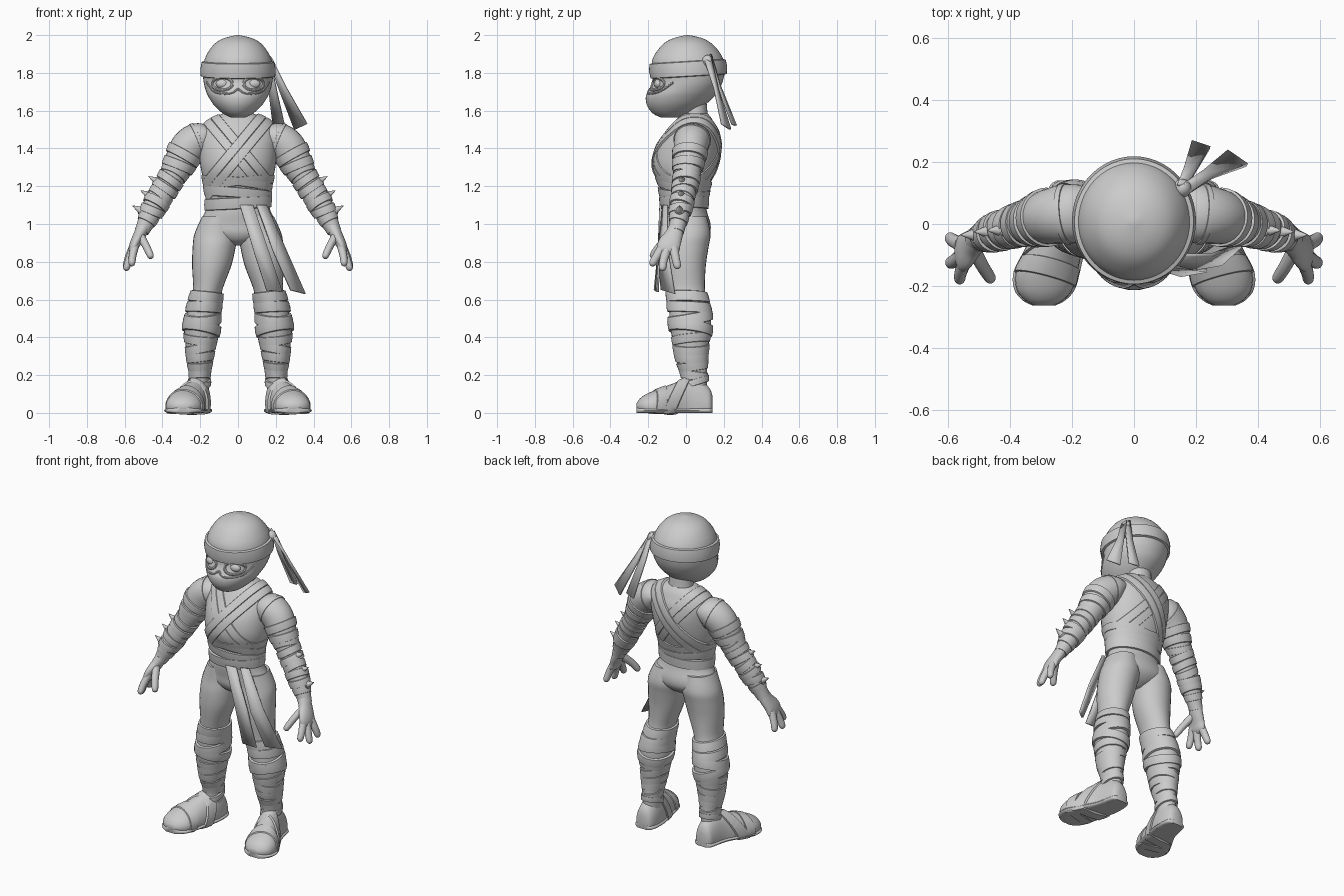
import bpy, bmesh, math, random
from mathutils import Vector as V
from mathutils.bvhtree import BVHTree

random.seed(3)
cube = bpy.data.objects.get("Cube")
if cube:
    bpy.data.objects.remove(cube)

grey = bpy.data.materials.new("light_grey")
grey.use_nodes = True
grey.diffuse_color = (.6, .6, .6, 1)
grey.node_tree.nodes["Principled BSDF"].inputs["Base Color"].default_value = (.6, .6, .6, 1)


def finish(name, bm, mirror=False, solid=0):
    bmesh.ops.recalc_face_normals(bm, faces=bm.faces)
    me = bpy.data.meshes.new(name)
    bm.to_mesh(me)
    bm.free()
    me.materials.append(grey)
    for p in me.polygons:
        p.use_smooth = True
    me.set_sharp_from_angle(angle=math.radians(40))
    ob = bpy.data.objects.new(name, me)
    bpy.context.collection.objects.link(ob)
    if solid:
        mod = ob.modifiers.new("thickness", 'SOLIDIFY')
        mod.thickness, mod.offset = solid, 0
    if mirror:
        mod = ob.modifiers.new("other_side", 'MIRROR')
        mod.use_mirror_merge = False
    return ob


def smooth_path(rows, sub):
    """Catmull-Rom interpolation through rows of numbers."""
    out = []
    for i in range(len(rows) - 1):
        a, b, c, d = [rows[max(0, min(len(rows) - 1, i + k))] for k in (-1, 0, 1, 2)]
        for s in range(sub):
            t = s / sub
            out.append([q + .5 * t * (r - p + t * (2*p - 5*q + 4*r - w + t * (3*(q - r) + w - p)))
                        for p, q, r, w in zip(a, b, c, d)])
    return out + [list(rows[-1])]


def loft(name, rings, frame="along", n=28, sub=4, mirror=False):
    """Skin ellipses (x, y, z, radius, radius); frame fixes the ring plane."""
    rings = smooth_path(rings, sub)
    bm = bmesh.new()
    loops = []
    for i, r in enumerate(rings):
        c = V(r[:3])
        if frame == "level":
            u, v = V((1, 0, 0)), V((0, 1, 0))
        elif frame == "upright":
            u, v = V((1, 0, 0)), V((0, 0, 1))
        else:
            t = V(rings[min(i + 1, len(rings) - 1)][:3]) - V(rings[max(i - 1, 0)][:3])
            u = t.cross(V((0, 1, 0))).normalized()
            v = t.cross(u).normalized()
        loop = []
        for k in range(n):
            a = math.tau * k / n
            p = c + u * (r[3] * math.cos(a)) + v * (r[4] * math.sin(a))
            if frame == "upright":
                p.z = max(p.z, 0)
            loop.append(bm.verts.new(p))
        loops.append(loop)
    for a, b in zip(loops, loops[1:]):
        for k in range(n):
            bm.faces.new((a[k], a[k - 1], b[k - 1], b[k]))
    bm.faces.new(loops[0])
    bm.faces.new(loops[-1][::-1])
    return finish(name, bm, mirror)


def span(z, x0, x1, y0, y1):
    return ((x0 + x1) / 2, (y0 + y1) / 2, z, (x1 - x0) / 2, (y1 - y0) / 2)


def body(z, half, y0, y1):
    return span(z, -half, half, y0, y1)


def tree(ob):
    return BVHTree.FromPolygons([v.co for v in ob.data.vertices], [p.vertices[:] for p in ob.data.polygons])


def wrap(name, target, centre, normal, width, thick=.008, mirror=False, n=56):
    """Raised cloth band round a part, in the plane across normal."""
    nrm, c = V(normal).normalized(), V(centre)
    u = nrm.orthogonal().normalized()
    v = nrm.cross(u)
    bm = bmesh.new()
    rows = []
    for off, lift in ((-.5, -.004), (-.44, thick), (0, thick * 1.15), (.44, thick), (.5, -.004)):
        row = []
        for k in range(n):
            a = math.tau * k / n
            d = u * math.cos(a) + v * math.sin(a)
            o = c + nrm * off * width
            hit = target.ray_cast(o, d)[0] or target.find_nearest(o + d * .1)[0]
            row.append(bm.verts.new(hit + d * lift))
        rows.append(row)
    for a, b in zip(rows, rows[1:]):
        for k in range(n):
            bm.faces.new((a[k - 1], a[k], b[k], b[k - 1]))
    return finish(name, bm, mirror)


def seam(name, target, points, r, mirror=False):
    """Raised line on the front of a part, through (x, z) points."""
    rings = []
    for x, z in smooth_path(points, 5):
        p = target.ray_cast(V((x, -1, z)), V((0, 1, 0)))[0]
        if p:
            rings.append((*p, r, r))
    return loft(name, rings, n=8, sub=1, mirror=mirror)


def blob(name, loc, size, mirror=False):
    bm = bmesh.new()
    bmesh.ops.create_uvsphere(bm, u_segments=24, v_segments=14, radius=1)
    bmesh.ops.scale(bm, vec=size, verts=bm.verts)
    bmesh.ops.translate(bm, vec=loc, verts=bm.verts)
    return finish(name, bm, mirror)


def ribbon(name, pairs):
    bm = bmesh.new()
    rows = [[bm.verts.new(V(a).lerp(V(b), t)) for t in (0, .5, 1)] for a, b in pairs]
    for a, b in zip(rows, rows[1:]):
        for k in (0, 1):
            bm.faces.new((a[k], a[k + 1], b[k + 1], b[k]))
    return finish(name, bm, solid=.012)


# Head with hooded mask, and neck
head = loft("head", [body(*r) for r in (
    (1.563, .035, -.13, -.03), (1.585, .08, -.175, .03), (1.63, .128, -.207, .1), (1.68, .16, -.212, .155),
    (1.72, .175, -.188, .18), (1.76, .183, -.175, .196), (1.81, .187, -.182, .205), (1.87, .177, -.178, .198),
    (1.92, .152, -.15, .17), (1.96, .117, -.112, .13), (1.985, .07, -.063, .083), (2, .008, 0, .016))],
    "level", n=48)
skull = tree(head)
loft("neck", [body(1.52, .09, -.03, .13), body(1.58, .075, -.015, .115), body(1.7, .07, -.01, .105)], "level")
wrap("headband", skull, (0, 0, 1.82), (0, -.06, 1), .085, .012)
blob("headband_knot", (.155, .115, 1.86), (.03, .03, .035))
ribbon("headband_tail_inner", [((.14, .13, 1.9), (.17, .12, 1.88)), ((.16, .18, 1.73), (.2, .17, 1.73)),
                               ((.185, .265, 1.52), (.245, .245, 1.53))])
ribbon("headband_tail_outer", [((.16, .13, 1.89), (.18, .1, 1.87)), ((.22, .17, 1.71), (.255, .15, 1.72)),
                               ((.3, .235, 1.5), (.365, .19, 1.53))])

# Eye openings, eyes and mask edge
ring = [(.083 + .053 * math.cos(a), 1.742 + .034 * math.sin(a)) for a in (math.tau * k / 12 for k in range(13))]
seam("eye_rim", skull, ring, .008, True)
blob("eye", (.08, -.147, 1.742), (.038, .022, .025), True)
seam("mask_edge", skull, [(0, 1.715), (.03, 1.695), (.08, 1.69), (.13, 1.705), (.165, 1.75)], .006, True)

# Torso and hips
torso = tree(loft("torso", [body(*r) for r in (
    (1.04, .165, -.115, .105), (1.12, .163, -.125, .105), (1.2, .175, -.14, .125), (1.3, .198, -.172, .16),
    (1.4, .205, -.155, .178), (1.48, .205, -.105, .17), (1.53, .18, -.07, .15), (1.56, .14, -.045, .135),
    (1.585, .08, -.02, .115))], "level", n=40))
loft("hips", [body(*r) for r in (
    (1.14, .16, -.115, .1), (1.07, .172, -.12, .11), (1, .207, -.11, .13), (.95, .2, -.105, .125),
    (.91, .11, -.08, .09), (.885, .03, -.03, .04))], "level")

# Crossed chest wraps, each of two layers, and the belt
for s, side in ((1, "left"), (-1, "right")):
    for off, layer in ((-.024, "lower"), (.024, "upper")):
        nrm = V((.77 * s, 0, -.64))
        wrap(f"{side}_chest_wrap_{layer}", torso, V((0, .01, 1.385)) + nrm * off, nrm, .05,
             .008 + .003 * s, n=80)
    wrap(f"waist_wrap_{side}", torso, (0, 0, 1.21), (.12 * s, .1, 1), .045, .008)
wrap("belt", torso, (0, 0, 1.11), (-.05, 0, 1), .065, .015)
wrap("belt_upper_layer", torso, (0, 0, 1.16), (.08, .05, 1), .055, .012)
ribbon("sash_tail_front", [((.01, -.135, 1.1), (.08, -.135, 1.1)), ((.085, -.145, .85), (.165, -.14, .85)),
                           ((.15, -.165, .65), (.235, -.15, .64))])
ribbon("sash_tail_side", [((.1, -.12, 1.1), (.15, -.1, 1.1)), ((.19, -.145, .85), (.25, -.1, .87)),
                          ((.28, -.13, .65), (.355, -.06, .63))])

# Legs with bandages
leg = tree(loft("leg", [span(*r) for r in (
    (1.04, .02, .19, -.1, .11), (.95, 0, .23, -.105, .13), (.88, .012, .24, -.115, .12),
    (.78, .035, .243, -.115, .105), (.66, .08, .238, -.1, .1), (.6, .09, .255, -.093, .112),
    (.52, .1, .272, -.088, .13), (.45, .1, .285, -.083, .132), (.38, .115, .28, -.07, .122),
    (.28, .135, .268, -.053, .112), (.2, .15, .255, -.025, .112), (.1, .155, .255, -.02, .11))],
    "level", mirror=True))
z = .615
for i in range(9):
    w = .06 if i < 4 else .05
    tilt = (random.uniform(-.2, .2), random.uniform(-.2, .2), 1)
    wrap(f"shin_bandage_{i + 1}", leg, (.19 + .01 * (i > 6), .03, z), tilt, w, .012 if i < 4 else .006, True)
    z -= w * .94

# Feet: domed shoes, thin soles and straps
outline = ((.14, .21, .03, .09), (.125, .21, .052, .13), (.08, .21, .064, .17), (.01, .22, .073, .185),
           (-.07, .25, .086, .155), (-.15, .28, .099, .125), (-.21, .288, .09, .1), (-.245, .29, .062, .075),
           (-.262, .29, .03, .05))
shoe = tree(loft("shoe", [(x, y, .035, w, h - .035) for y, x, w, h in outline], "upright", mirror=True))
loft("sole", [(x, y, .012, w + .008, .022) for y, x, w, h in outline], "upright", mirror=True)
wrap("toe_strap", shoe, (.28, -.15, .04), (.25, -1, .15), .06, .006, True)
wrap("instep_strap", shoe, (.245, -.06, .05), (-.1, -1, .4), .06, .01, True)
wrap("ankle_strap", leg, (.2, .04, .16), (0, -.3, 1), .035, .01, True)

# Arms with sleeve seam and bandages
arm_path = ((.15, .04, 1.47, .05, .08), (.2, .035, 1.455, .085, .095), (.265, .025, 1.405, .094, .09),
            (.315, .01, 1.31, .08, .077), (.36, 0, 1.23, .066, .066), (.41, -.015, 1.15, .066, .061),
            (.455, -.03, 1.07, .058, .054), (.495, -.045, .99, .043, .043), (.51, -.052, .96, .038, .042))
arm = tree(loft("arm", arm_path, mirror=True))
wrap("sleeve_seam", arm, (.215, .035, 1.44), (.9, -.1, -.35), .02, .004, True)
points = [V(p) for p in smooth_path([r[:3] for r in arm_path[2:8]], 2)]
for i in range(1, 10):
    axis = points[i + 1] - points[i - 1]
    tilt = V([random.uniform(-.015, .015) for k in range(3)])
    wrap(f"arm_bandage_{i}", arm, points[i], axis + tilt, axis.length * .48, .008 if i % 3 else .004, True)

# Forearm spikes on round studs
out = V((.8, 0, .45)).normalized()
turn = out.to_track_quat('Z', 'Y').to_matrix().to_4x4()
for i, base in enumerate(((.425, -.02, 1.225), (.467, -.025, 1.15), (.51, -.035, 1.07))):
    bm = bmesh.new()
    for r1, r2, depth, shift in ((.027, .024, .03, -.005), (.02, .001, .05, .032)):
        part = bmesh.ops.create_cone(bm, cap_ends=True, segments=16, radius1=r1, radius2=r2, depth=depth)
        bmesh.ops.transform(bm, matrix=turn, verts=part["verts"])
        bmesh.ops.translate(bm, vec=V(base) + out * shift, verts=part["verts"])
    finish(f"forearm_spike_{i + 1}", bm, True)

# Hands: palm, three fingers and a thumb
loft("palm", [(.5, -.05, .985, .036, .04), (.522, -.065, .94, .032, .048), (.545, -.088, .895, .028, .06),
              (.557, -.095, .86, .023, .058), (.565, -.098, .84, .01, .035)], mirror=True)
fingers = {"thumb": ((.515, -.085, .935), (.485, -.14, .88), (.462, -.175, .83)),
           "index_finger": ((.545, -.12, .885), (.558, -.155, .83), (.562, -.178, .79)),
           "middle_finger": ((.555, -.1, .87), (.577, -.118, .81), (.592, -.125, .765)),
           "little_finger": ((.557, -.065, .875), (.58, -.055, .82), (.593, -.045, .775))}
for name, path in fingers.items():
    a, b, c = (V(p) for p in path)
    end = c + (c - b).normalized() * .014
    loft(name, [(*a, .022, .025), (*b, .02, .022), (*c, .017, .019), (*end, .004, .004)], n=14, mirror=True)
